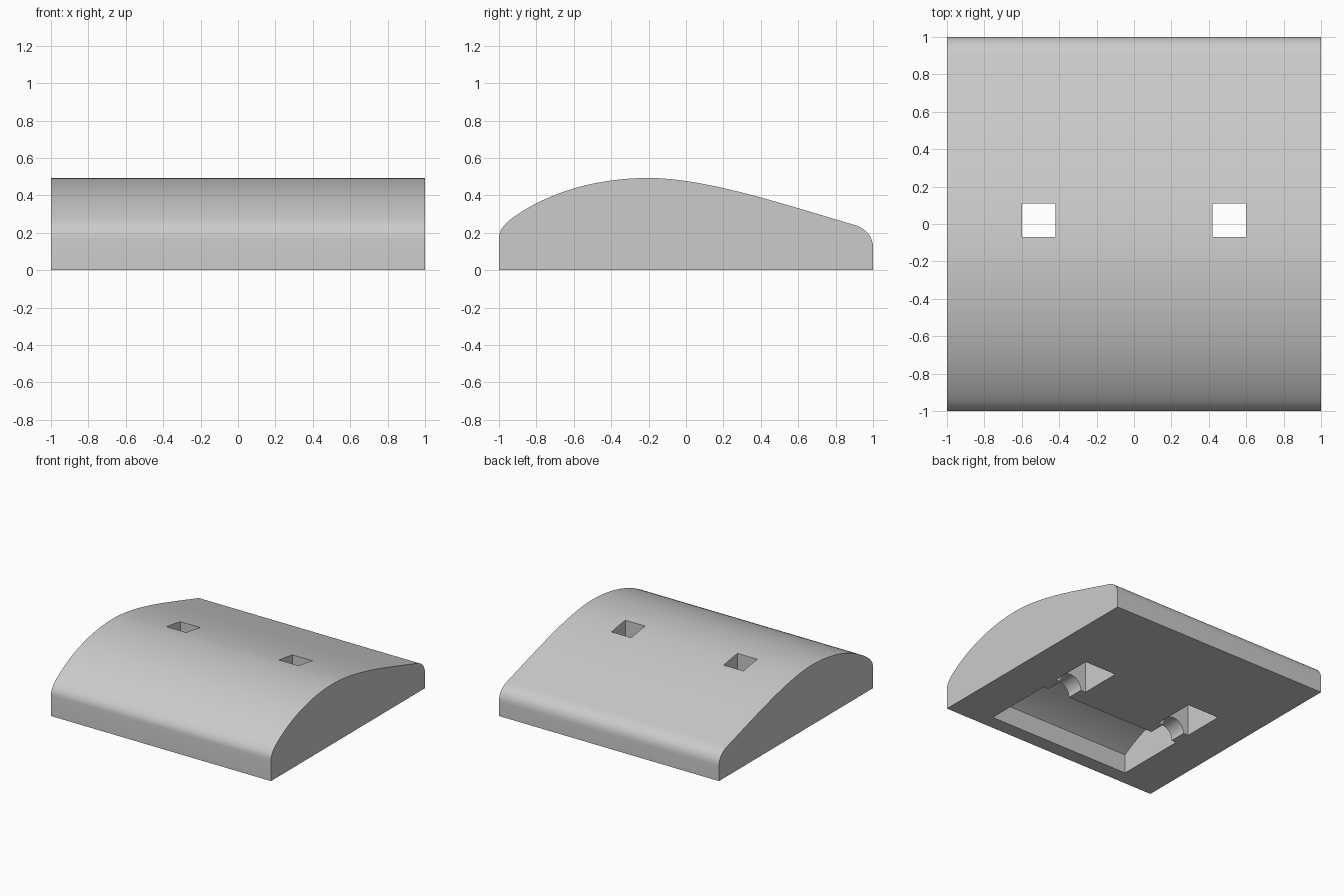
import bpy
import bmesh
from math import pi, radians
from mathutils import Matrix, Vector
from mathutils.geometry import interpolate_bezier

default = bpy.data.objects.get("Cube")
if default:
    bpy.data.objects.remove(default, do_unlink=True)

grey = bpy.data.materials.new("plain grey")
grey.use_nodes = True
grey.diffuse_color = (0.6, 0.6, 0.6, 1)
grey.node_tree.nodes["Principled BSDF"].inputs["Base Color"].default_value = grey.diffuse_color

# Side outline: front round, domed top, long back slope, back round
knots = [((-1, .17), (-1, .22), (-.965, .25), (-.93, .278), 8),
         ((-.93, .278), (-.72, .43), (-.45, .493), (-.2, .493), 24),
         ((-.2, .493), (.1, .493), (.5, .36), (.89, .245), 24),
         ((.89, .245), (.95, .23), (1, .19), (1, .12), 10)]
outline = []
for a, b, c, d, steps in knots:
    points = interpolate_bezier(*[Vector(p) for p in (a, b, c, d)], steps)
    outline += [p.to_2d() for p in points[bool(outline):]]


def top_height(y):
    for p, q in zip(outline, outline[1:]):
        if p.x <= y <= q.x and q.x > p.x:
            return p.y + (q.y - p.y) * (y - p.x) / (q.x - p.x)
    return 0


def link(name, bm):
    bmesh.ops.recalc_face_normals(bm, faces=bm.faces)
    mesh = bpy.data.meshes.new(name)
    bm.to_mesh(mesh)
    bm.free()
    mesh.materials.append(grey)
    obj = bpy.data.objects.new(name, mesh)
    bpy.context.collection.objects.link(obj)
    return obj


def extrude_across(name, profile, x0, x1):
    bm = bmesh.new()
    face = bm.faces.new([bm.verts.new((x0, y, z)) for y, z in profile])
    extruded = bmesh.ops.extrude_face_region(bm, geom=[face])["geom"]
    moved = [v for v in extruded if isinstance(v, bmesh.types.BMVert)]
    bmesh.ops.translate(bm, verts=moved, vec=(x1 - x0, 0, 0))
    return link(name, bm)


def pocket(name, x0, x1, y0, y1, cover):
    # Hollow from below whose ceiling follows the dome
    ys = [y0] + [p.x for p in outline if y0 < p.x < y1] + [y1]
    ceiling = [(y, top_height(y) - cover) for y in ys]
    return extrude_across(name, [(y0, -.1)] + ceiling + [(y1, -.1)], x0, x1)


def channel(name, x, y0, y1, radius):
    bm = bmesh.new()
    turn = Matrix.Translation((x, (y0 + y1) / 2, 0)) @ Matrix.Rotation(pi / 2, 4, 'X')
    bmesh.ops.create_cone(bm, cap_ends=True, segments=48, radius1=radius,
                          radius2=radius, depth=y1 - y0, matrix=turn)
    return link(name, bm)


body = extrude_across("domed_body", [(-1, 0)] + [tuple(p) for p in outline] + [(1, 0)], -1, 1)

# Underside hollows and the two square shafts
cutters = [pocket("front_recess", -.65, .65, -.88, -.28, .155)]
for side in (-1, 1):
    low, high = sorted((side * .36, side * .65))
    cutters.append(pocket("shaft_pocket", low, high, -.14, .21, .155))
    low, high = sorted((side * .42, side * .6))
    cutters.append(pocket("square_shaft", low, high, -.07, .11, -.1))
    cutters.append(channel("cable_channel", side * .505, -.3, -.12, .1))

bpy.context.view_layer.objects.active = body
for cutter in cutters:
    cutter.hide_render = True
    cut = body.modifiers.new("cut", 'BOOLEAN')
    cut.operation = 'DIFFERENCE'
    cut.solver = 'EXACT'
    cut.object = cutter
    bpy.ops.object.modifier_apply(modifier=cut.name)
    bpy.data.objects.remove(cutter, do_unlink=True)

bpy.ops.object.select_all(action='DESELECT')
body.select_set(True)
bpy.ops.object.shade_smooth_by_angle(angle=radians(30))
